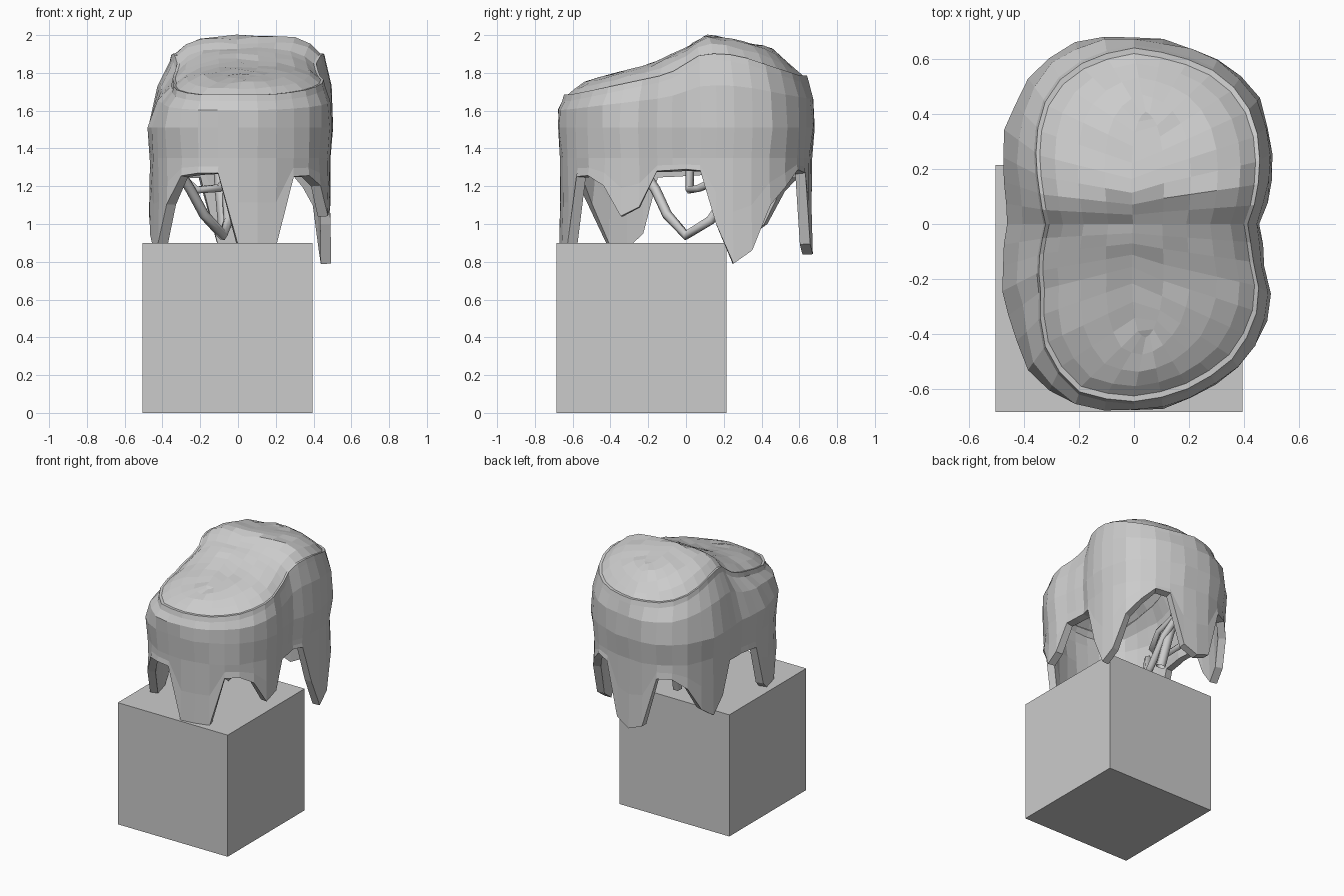
import bpy, bmesh, math, random
from mathutils import Vector

if "Cube" in bpy.data.objects:
    bpy.data.objects.remove(bpy.data.objects["Cube"])

random.seed(4)
N = 40


def key(t, pts):
    """Piecewise linear lookup."""
    if t <= pts[0][0]:
        return pts[0][1]
    for (a, va), (b, vb) in zip(pts, pts[1:]):
        if t <= b:
            return va + (vb - va) * (t - a) / (b - a)
    return pts[-1][1]


# plan outline: radius by angle (0 = +x, 90 = back)
RADIUS = [(0, .46), (15, .51), (30, .575), (42, .635), (58, .675), (80, .675), (95, .685),
          (113, .69), (127, .655), (150, .55), (165, .485), (180, .46), (192, .48),
          (218, .57), (233, .65), (250, .69), (270, .68), (288, .67), (308, .65),
          (328, .585), (345, .485), (360, .46)]
# lower edge with hanging drips
HEM = [(0, 1.29), (12, 1.28), (18, 1.0), (27, .79), (36, .86), (45, 1.1), (54, 1.2), (62, 1.29),
       (72, 1.27), (80, .9), (90, .84), (99, .88), (106, 1.25), (122, 1.25), (135, 1.0),
       (144, .93), (153, 1.05), (162, 1.27), (198, 1.25), (207, .95), (216, .87),
       (225, .9), (236, 1.15), (244, 1.27), (261, 1.27), (268, .89), (288, .89),
       (295, 1.25), (312, 1.26), (322, 1.07), (329, .97), (335, 1.15), (341, 1.28), (360, 1.29)]
# size of the cap rim relative to the outline
RIM = [(0, .9), (60, .93), (90, .94), (120, .86), (150, .74), (180, .7), (215, .74),
       (250, .93), (270, .95), (310, .93), (360, .9)]
RIM_Z = [(-.65, 1.66), (-.3, 1.73), (-.1, 1.77), (.1, 1.88), (.3, 1.87), (.65, 1.76)]
TOP_Z = [(-.6, 1.74), (-.4, 1.79), (-.2, 1.84), (0, 1.93), (.1, 2.0), (.3, 1.97),
         (.45, 1.93), (.62, 1.82)]

# canopy: rings from drip tips up to the cap, closing on a lengthwise spine
bm = bmesh.new()
columns = []
for i in range(N):
    a = 360 * i / N
    d = Vector((math.cos(math.radians(a)), math.sin(math.radians(a))))
    hem, rim = key(a, HEM), key(a, RIM)
    p = d * key(a, RADIUS)
    rz = key(p.y, RIM_Z)
    rows = [(.985, hem), (.975, hem * .5 + .67), (.975, 1.35), (1, 1.51),
            ((1 + rim) / 2 + .025, 1.52 + (rz - 1.52) * .6), (rim + .015, rz - .01), (rim, rz + .025)]
    col = []
    for k, (s, z) in enumerate(rows):
        s += random.uniform(-.012, .012) if 1 < k < 5 else 0
        col.append(Vector((p.x * s, p.y * s, z)))
    # cap begins with a small raised step
    q = p * (rim - .03)
    for f in (1, .86, .65, .4, .15):
        x, y = .05 + (q.x - .05) * f, q.y * (1 - .4 * (1 - f))
        base = rz + .025
        z = base + max(key(y, TOP_Z) - base, 0) * (1 - f ** 5)
        col.append(Vector((x, y, z + (random.uniform(-.006, .006) if f < 1 else 0))))
    columns.append([bm.verts.new(v) for v in col])
for i in range(N):
    A, B = columns[i], columns[(i + 1) % N]
    for k in range(len(A) - 1):
        bm.faces.new((A[k], B[k], B[k + 1], A[k + 1]))
# stitch left and right halves along the spine
for i in range(-N // 4, N // 4):
    loop = []
    for j in (i, i + 1, N // 2 - i - 1, N // 2 - i):
        v = columns[j % N][-1]
        if v not in loop:
            loop.append(v)
    bm.faces.new(loop)
bmesh.ops.recalc_face_normals(bm, faces=bm.faces)
me = bpy.data.meshes.new("canopy")
bm.to_mesh(me)
bm.free()
canopy = bpy.data.objects.new("canopy", me)
bpy.context.collection.objects.link(canopy)
m = canopy.modifiers.new("thickness", 'SOLIDIFY')
m.thickness = .055
m.offset = -1


# strands hanging inside the canopy
def strand(name, pts, r):
    cu = bpy.data.curves.new(name, 'CURVE')
    cu.dimensions = '3D'
    cu.bevel_depth = r
    cu.bevel_resolution = 1
    s = cu.splines.new('POLY')
    s.points.add(len(pts) - 1)
    for p, co in zip(s.points, pts):
        p.co = (*co, 1)
    bpy.context.collection.objects.link(bpy.data.objects.new(name, cu))


strand("inner_strand", [(-.36, -.28, 1.36), (-.25, -.16, 1.18), (-.18, -.1, 1.05), (-.08, 0, .94),
                        (-.05, .13, 1.02), (-.06, .25, 1.2), (-.1, .45, 1.4)], .027)
strand("inner_strand_thin", [(-.4, .02, 1.35), (-.22, .02, 1.18), (-.1, .07, 1.19),
                             (-.05, .2, 1.25), (-.1, .5, 1.4)], .022)
strand("inner_post", [(-.1, .35, 1.4), (-.09, .26, 1.2), (-.07, .2, .98)], .035)

# block base
bpy.ops.mesh.primitive_cube_add(size=.9, location=(-.055, -.235, .45))
bpy.context.object.name = "block"
